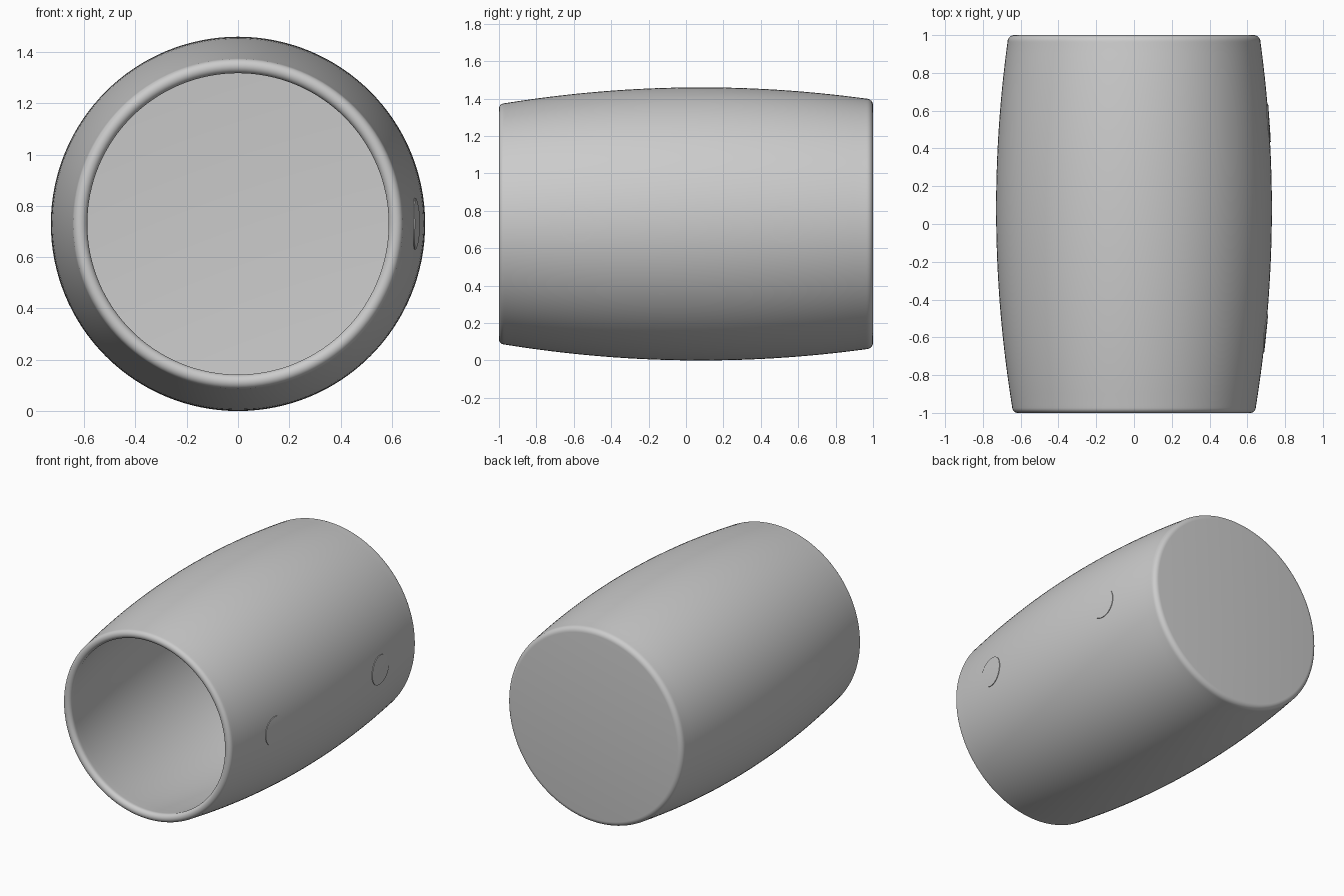
import bpy, bmesh, math
from mathutils import Matrix, Vector

cube = bpy.data.objects.get("Cube")
if cube:
    bpy.data.objects.remove(cube)

RADIUS = 0.73
WALL = 0.057


def barrel(y):
    """Outer radius of the bulging wall at y."""
    return RADIUS - 0.09 * ((y - 0.08) / 1.08) ** 2


def arc(cy, cr, rad, start, end, steps=6):
    """Rounded corner in the (y, radius) profile, angles in degrees."""
    angles = [math.radians(start + (end - start) * i / steps) for i in range(steps + 1)]
    return [(cy + rad * math.cos(a), cr + rad * math.sin(a)) for a in angles]


def finish(name, bm, mat):
    bmesh.ops.recalc_face_normals(bm, faces=bm.faces)
    mesh = bpy.data.meshes.new(name)
    bm.to_mesh(mesh)
    bm.free()
    mesh.materials.append(mat)
    obj = bpy.data.objects.new(name, mesh)
    bpy.context.collection.objects.link(obj)
    bpy.ops.object.select_all(action='DESELECT')
    obj.select_set(True)
    bpy.context.view_layer.objects.active = obj
    bpy.ops.object.shade_smooth_by_angle(angle=math.radians(35))
    return obj


grey = bpy.data.materials.new("plain_grey")
grey.use_nodes = True
colour = (0.6, 0.6, 0.6, 1)
grey.diffuse_color = colour
grey.node_tree.nodes["Principled BSDF"].inputs["Base Color"].default_value = colour

# Cup body: closed back, bulging wall, rounded lip, hollow inside
levels = [-0.96 + 1.92 * i / 32 for i in range(33)]
inner = [(y, barrel(y) - WALL) for y in levels if y < 0.87]
profile = [(1, 0)]
profile += arc(0.965, barrel(0.965) - 0.035, 0.035, 0, 85)
profile += [(y, barrel(y)) for y in reversed(levels)]
lip = WALL / 2
profile += arc(-1 + lip, barrel(-1 + lip) - lip, lip, 95, 265, 12)
profile += inner
profile += arc(0.88, barrel(0.88) - WALL - 0.04, 0.04, 85, 0)
profile += [(0.92, 0)]

bm = bmesh.new()
verts = [bm.verts.new((r, y, RADIUS)) for y, r in profile]
edges = [bm.edges.new(pair) for pair in zip(verts, verts[1:])]
bmesh.ops.spin(bm, geom=verts + edges, cent=(0, 0, RADIUS), axis=(0, 1, 0),
               angle=math.tau, steps=128, use_duplicate=False)
bmesh.ops.remove_doubles(bm, verts=bm.verts, dist=0.0005)
finish("cup_body", bm, grey)


# Two thin round pads on the left wall, curved to follow it
def pad(name, cy, radius=0.1, lift=0.004):
    bm = bmesh.new()
    rings, sides = 5, 48

    def place(r, a, height):
        y, z = cy + r * math.cos(a), r * math.sin(a)
        return (math.sqrt((barrel(y) + height) ** 2 - z * z), y, RADIUS + z)

    rows = [(radius * i / rings, lift) for i in range(1, rings + 1)] + [(radius, -0.004)]
    grid = [[bm.verts.new(place(r, math.tau * k / sides, h)) for k in range(sides)]
            for r, h in rows]
    bm.faces.new(grid[0])
    for low, high in zip(grid, grid[1:]):
        for k in range(sides):
            n = (k + 1) % sides
            bm.faces.new((low[k], low[n], high[n], high[k]))
    finish(name, bm, grey)


pad("front_handle_pad", -0.58)
pad("back_handle_pad", 0.535)
